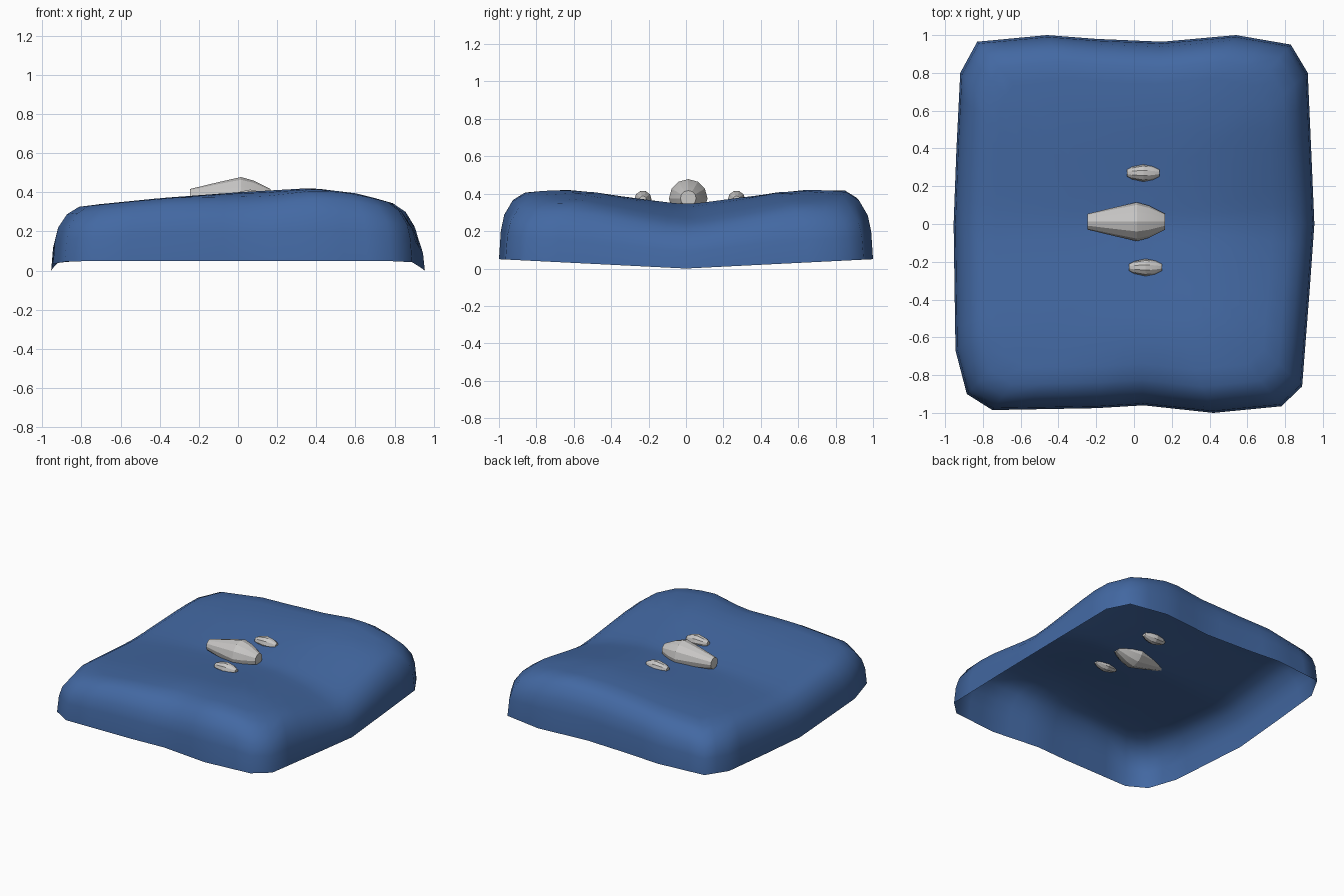
import bpy, bmesh, math

if "Cube" in bpy.data.objects:
    bpy.data.objects.remove(bpy.data.objects["Cube"])


def material(name, rgb):
    m = bpy.data.materials.new(name)
    m.diffuse_color = (*rgb, 1)
    m.use_nodes = True
    m.node_tree.nodes["Principled BSDF"].inputs["Base Color"].default_value = m.diffuse_color
    return m


blue = material("cloth blue", (0.056, 0.140, 0.365))
grey = material("light grey", (0.58, 0.57, 0.56))


def lerp_table(table, v):
    if v <= table[0][0]:
        return table[0][1]
    for (a, p), (b, q) in zip(table, table[1:]):
        if v <= b:
            return p + (q - p) * (v - a) / (b - a)
    return table[-1][1]


def finish(bm, name, mat, angle):
    bmesh.ops.recalc_face_normals(bm, faces=bm.faces)
    me = bpy.data.meshes.new(name)
    bm.to_mesh(me)
    bm.free()
    me.materials.append(mat)
    ob = bpy.data.objects.new(name, me)
    bpy.context.collection.objects.link(ob)
    bpy.context.view_layer.objects.active = ob
    ob.select_set(True)
    bpy.ops.object.shade_smooth_by_angle(angle=math.radians(angle))
    ob.select_set(False)
    return ob


# Height of the draped top: a ridge along x with a valley across y = 0
RIDGE = [(-0.95, .315), (-0.8, .33), (-0.4, .37), (0, .40), (0.38, .422),
         (0.6, .395), (0.8, .345), (0.95, .32)]
VALLEY = [(-0.95, .045), (-0.5, .05), (0, .065), (0.4, .085), (0.7, .10), (0.95, .12)]


def height(x, y):
    t = max(0, 1 - math.hypot(y, 0.06) / 0.58)
    h = lerp_table(RIDGE, x) - lerp_table(VALLEY, x) * t
    # shallow sag in the front edge
    h -= 0.04 * max(0, 1 - abs(x - 0.1) / 0.4) * min(1, max(0, (-y - 0.7) / 0.2))
    return h


# Outline of the open lower rim
OUTLINE = [(.955, 0), (.94, .35), (.92, .8), (.83, .95), (.54, 1), (.15, .965),
           (-.2, .98), (-.46, 1), (-.83, .965), (-.92, .8), (-.94, .4), (-.955, 0),
           (-.95, -.35), (-.945, -.67), (-.885, -.9), (-.75, -.985), (-.2, -.975),
           (.05, -.96), (.42, -1), (.78, -.965), (.89, -.86), (.93, -.35)]
rim = []
for (ax, ay), (bx, by) in zip(OUTLINE, OUTLINE[1:] + OUTLINE[:1]):
    n = 3 if math.hypot(bx - ax, by - ay) > 0.3 else 2
    rim += [(ax + (bx - ax) * i / n, ay + (by - ay) * i / n) for i in range(n)]

# Draped cover: rings of (scale, share of height), open underneath
RINGS = [(1, 0), (.99, .42), (.972, .66), (.925, .88), (.86, .99), (.77, 1),
         (.64, 1), (.5, 1), (.36, 1), (.22, 1), (.1, 1)]
bm = bmesh.new()
rings = []
for k, f in RINGS:
    row = []
    for x, y in rim:
        zb = 0.05 * abs(y)
        row.append(bm.verts.new((x * k, y * k, zb + (height(x * k, y * k) - zb) * f)))
    rings.append(row)
count = len(rim)
for lo, hi in zip(rings, rings[1:]):
    for i in range(count):
        j = (i + 1) % count
        bm.faces.new((lo[i], lo[j], hi[j], hi[i]))
centre = bm.verts.new((0, 0, height(0, 0)))
for i in range(count):
    bm.faces.new((rings[-1][i], rings[-1][(i + 1) % count], centre))
cover = finish(bm, "draped_cover", blue, 60)
# recalculated normals of an open shell must point up
if sum(p.normal.z * p.area for p in cover.data.polygons) < 0:
    cover.data.flip_normals()


# Spindle pebbles lying along x: profile of (x, radius)
def spindle(name, profile, y, z, sides=12):
    bm = bmesh.new()
    rows = []
    for x, r in profile:
        rows.append([bm.verts.new((x, y + r * math.cos(a), z + r * math.sin(a)))
                     for a in (2 * math.pi * i / sides for i in range(sides))])
    for a, b in zip(rows, rows[1:]):
        for i in range(sides):
            j = (i + 1) % sides
            bm.faces.new((a[i], a[j], b[j], b[i]))
    bm.faces.new(rows[0])
    bm.faces.new(rows[-1])
    finish(bm, name, grey, 15)


spindle("large_spindle", [(-.245, .042), (-.1, .077), (.015, .103), (.08, .085),
                          (.165, .042)], .012, .375)
SMALL = [(-.088, .018), (-.06, .033), (0, .046), (.05, .036), (.086, .018)]
for name, x0, y in (("small_spindle_back", .05, .27), ("small_spindle_front", .062, -.23)):
    spindle(name, [(x0 + x, r) for x, r in SMALL], y, .37, 10)
